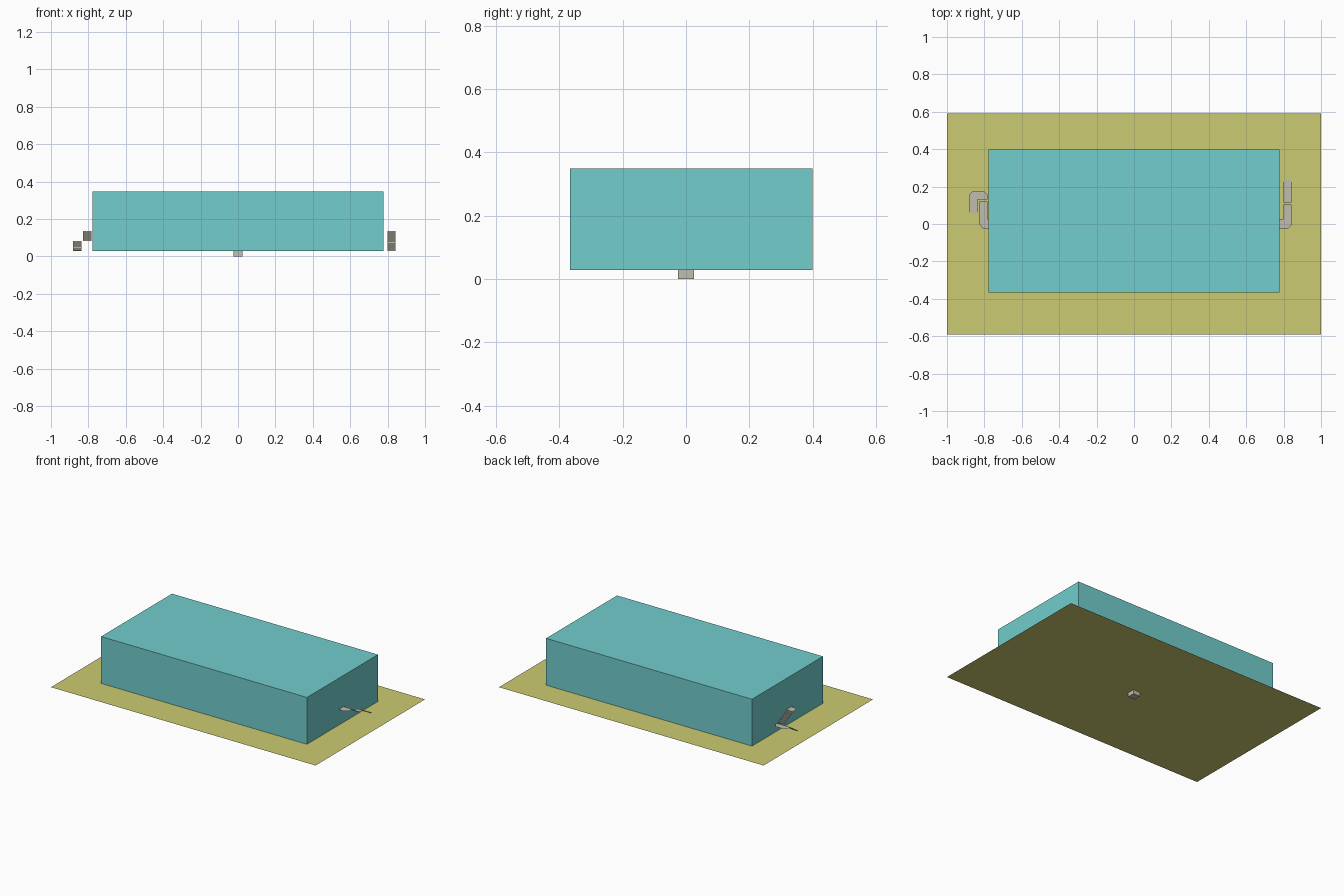
import bpy, bmesh

if "Cube" in bpy.data.objects:
    bpy.data.objects.remove(bpy.data.objects["Cube"])

def material(name, rgb):
    m = bpy.data.materials.new(name)
    m.diffuse_color = (*rgb, 1)
    m.use_nodes = True
    m.node_tree.nodes["Principled BSDF"].inputs["Base Color"].default_value = m.diffuse_color
    return m

TEAL = material("teal wall", (0.17, 0.61, 0.61))
OLIVE = material("olive ground", (0.60, 0.60, 0.17))
GREY = material("warm grey", (0.53, 0.51, 0.42))

BASE, MID, TOP = 0.028, 0.0825, 0.135   # ground, half landing, upper landing heights
STEPS = 9

def finish(name, bm, mat):
    me = bpy.data.meshes.new(name)
    bm.to_mesh(me)
    bm.free()
    me.materials.append(mat)
    ob = bpy.data.objects.new(name, me)
    bpy.context.collection.objects.link(ob)

def face(bm, pts):
    bm.faces.new([bm.verts.new(p) for p in pts])

def box(name, lo, hi, mat):
    bm = bmesh.new()
    bmesh.ops.create_cube(bm, size=1)
    for v in bm.verts:
        v.co = [(a + b) / 2 + c * (b - a) for a, b, c in zip(lo, hi, v.co)]
    finish(name, bm, mat)

def flat(bm, outline, z):
    """Thin landing; outline is made to face up."""
    area = sum(a[0] * b[1] - b[0] * a[1]
               for a, b in zip(outline, outline[1:] + outline[:1]))
    if area < 0:
        outline = outline[::-1]
    face(bm, [(x, y, z) for x, y in outline])

def flight(bm, x0, x1, y0, y1, z0, z1):
    """Stepped sheet of risers and treads descending from y0 to y1."""
    dy, dz = (y1 - y0) / STEPS, (z1 - z0) / STEPS
    for i in range(STEPS):
        y, z = y0 + i * dy, z0 + i * dz
        riser = [(x0, y, z), (x1, y, z), (x1, y, z + dz), (x0, y, z + dz)]
        face(bm, riser if dy < 0 else riser[::-1])
        if i < STEPS - 1:
            flat(bm, [(x0, y), (x1, y), (x1, y + dy), (x0, y + dy)], z + dz)

# Ground sheet
bm = bmesh.new()
flat(bm, [(-1, -0.591), (1, -0.591), (1, 0.591), (-1, 0.591)], BASE)
finish("ground_sheet", bm, OLIVE)

# Main building block and small footing below
box("building", (-0.778, -0.367, BASE), (0.778, 0.399, 0.348), TEAL)
box("footing", (-0.025, -0.025, 0), (0.025, 0.025, BASE), GREY)

# Right stair: straight run with a half landing
bm = bmesh.new()
a, b = 0.800, 0.843
flat(bm, [(0.778, -0.026), (0.822, -0.026), (b, -0.005), (b, 0.028), (0.778, 0.028)], TOP)
flight(bm, a, b, 0.028, 0.115, TOP, MID)
flat(bm, [(a, 0.115), (b, 0.115), (b, 0.144), (a, 0.144)], MID)
flight(bm, a, b, 0.144, 0.246, MID, BASE)
finish("right_stair", bm, GREY)

# Left stair: doubles back at the half landing
bm = bmesh.new()
a, b, c, d = -0.783, -0.828, -0.837, -0.881
flat(bm, [(-0.778, -0.026), (-0.806, -0.026), (b, 0), (b, 0.028), (-0.778, 0.028)], TOP)
flight(bm, b, a, 0.028, 0.132, TOP, MID)
flat(bm, [(a, 0.132), (a, 0.156), (a - 0.02, 0.177), (d + 0.02, 0.177),
          (d, 0.156), (d, 0.132)], MID)
flight(bm, d, c, 0.132, 0.046, MID, BASE)
finish("left_stair", bm, GREY)
